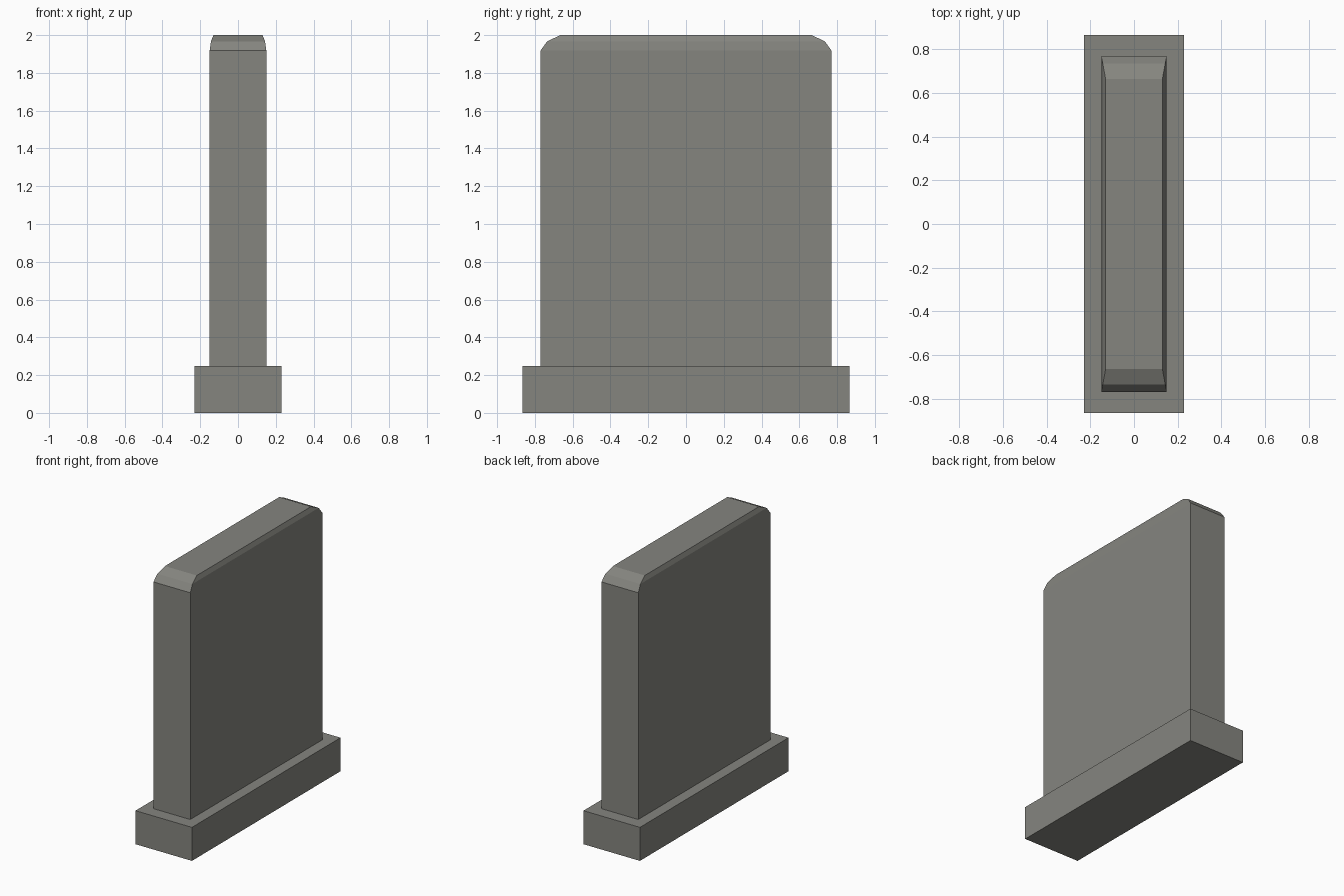
import bpy, bmesh

if "Cube" in bpy.data.objects:
    bpy.data.objects.remove(bpy.data.objects["Cube"])

stone = bpy.data.materials.new("weathered grey stone")
stone.diffuse_color = (0.235, 0.235, 0.213, 1)
stone.use_nodes = True
stone.node_tree.nodes["Principled BSDF"].inputs["Base Color"].default_value = stone.diffuse_color


def stack(name, rings):
    """Closed solid from stacked rectangles (half x, half y, z)."""
    bm = bmesh.new()
    loops = [[bm.verts.new((sx * hx, sy * hy, z))
              for sx, sy in ((-1, -1), (1, -1), (1, 1), (-1, 1))]
             for hx, hy, z in rings]
    bm.faces.new(loops[0][::-1])
    bm.faces.new(loops[-1])
    for lo, hi in zip(loops, loops[1:]):
        for i in range(4):
            j = (i + 1) % 4
            bm.faces.new((lo[i], lo[j], hi[j], hi[i]))
    bmesh.ops.recalc_face_normals(bm, faces=bm.faces)
    mesh = bpy.data.meshes.new(name)
    bm.to_mesh(mesh)
    bm.free()
    mesh.materials.append(stone)
    obj = bpy.data.objects.new(name, mesh)
    bpy.context.collection.objects.link(obj)
    return obj


# plinth
stack("base_plinth", [(0.23, 0.865, 0), (0.23, 0.865, 0.247)])

# upright slab with faceted, rounded-off top
stack("upright_slab", [(0.15, 0.77, 0.247), (0.15, 0.77, 1.918),
                       (0.143, 0.735, 1.967), (0.13, 0.665, 2.0)])
